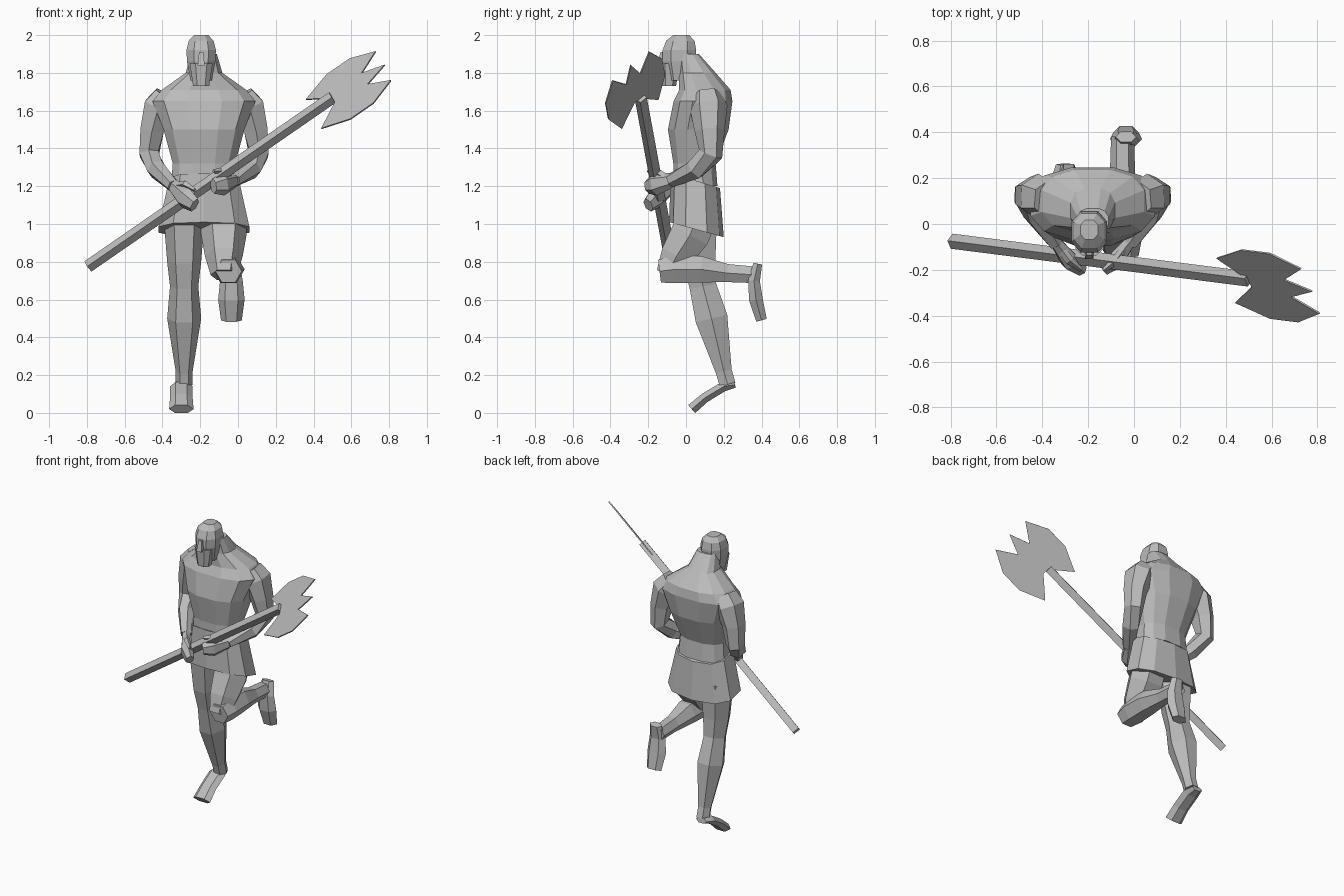
import bpy, bmesh, math
from mathutils import Vector

default_cube = bpy.data.objects.get("Cube")
if default_cube:
    bpy.data.objects.remove(default_cube, do_unlink=True)

plain_grey = bpy.data.materials.new("plain grey")
plain_grey.use_nodes = True
plain_grey.diffuse_color = (.5, .5, .5, 1)
shader = plain_grey.node_tree.nodes["Principled BSDF"]
shader.inputs["Base Color"].default_value = plain_grey.diffuse_color


def finish(name, bm):
    """Turn a bmesh into a flat shaded grey object."""
    bmesh.ops.recalc_face_normals(bm, faces=bm.faces)
    mesh = bpy.data.meshes.new(name)
    bm.to_mesh(mesh)
    bm.free()
    mesh.materials.append(plain_grey)
    part = bpy.data.objects.new(name, mesh)
    bpy.context.collection.objects.link(part)
    return part


def skin(name, rings):
    """Bridge rings of points and cap both ends."""
    bm = bmesh.new()
    loops = [[bm.verts.new(point) for point in ring] for ring in rings]
    for lower, upper in zip(loops, loops[1:]):
        for i in range(len(lower)):
            bm.faces.new((lower[i - 1], lower[i], upper[i], upper[i - 1]))
    bm.faces.new(loops[0])
    bm.faces.new(loops[-1])
    return finish(name, bm)


def soften(value, power=.8):
    """Push an ellipse coordinate towards a box."""
    return math.copysign(abs(value) ** power, value)


def stack(name, middle, sides, levels, droop=0):
    """Level rings, each given by height, half width, front and back."""
    angles = [math.tau * (i + .5) / sides for i in range(sides)]
    rings = []
    for height, half, front, back in levels:
        ring = []
        for angle in angles:
            across = soften(math.cos(angle))
            along = soften(math.sin(angle))
            depth = (front + back) / 2 + along * (back - front) / 2
            ring.append((middle + half * across, depth, height - droop * along))
        rings.append(ring)
    return skin(name, rings)


def limb(name, points, radii, ref, flat=1.0, sides=6):
    """Tube through points; ref is the wide direction of its section."""
    points = [Vector(point) for point in points]
    last = len(points) - 1
    rings = []
    for i, (centre, radius) in enumerate(zip(points, radii)):
        into = points[max(i, 1)] - points[max(i, 1) - 1]
        onward = points[min(i + 1, last)] - points[min(i, last - 1)]
        tangent = (into.normalized() + onward.normalized()).normalized()
        wide = (ref - tangent * ref.dot(tangent)).normalized()
        thick = tangent.cross(wide) * flat
        angles = [math.tau * k / sides for k in range(sides)]
        rings.append([centre + radius * (wide * math.cos(a) + thick * math.sin(a))
                      for a in angles])
    return skin(name, rings)


def leg_part(name, x, path, flat=1.0):
    """Limb lying in one fore-and-aft plane: depth, height, radius."""
    points = [(x, depth, height) for depth, height, radius in path]
    radii = [radius for depth, height, radius in path]
    return limb(name, points, radii, SIDEWAYS, flat)


SIDEWAYS, DEPTHWAYS, UPWARD = Vector((1, 0, 0)), Vector((0, 1, 0)), Vector((0, 0, 1))
body_x = -.18
head_x = -.195

# Torso with sloping shoulders and a thick neck
stack("torso", body_x, 12, [
    (1.2, .18, -.07, .17),
    (1.32, .17, -.07, .16),
    (1.5, .22, -.1, .23),
    (1.65, .28, -.07, .25),
    (1.71, .23, -.04, .24),
    (1.8, .1, -.04, .16),
    (1.9, .07, -.04, .07)])

# Kilt with a hem that drops at the back
stack("kilt", body_x, 10, [(.97, .25, -.09, .2), (1.23, .19, -.08, .18)], droop=.04)

# Head, beard and nose
stack("head", head_x, 8, [
    (1.76, .06, -.1, .03),
    (1.86, .08, -.13, .06),
    (1.92, .083, -.13, .06),
    (1.97, .07, -.11, .05),
    (2, .04, -.07, .02)])
stack("beard", head_x, 8, [(1.73, .045, -.13, -.05), (1.85, .065, -.14, -.03)])
stack("nose", head_x, 4, [(1.84, .025, -.16, -.1), (1.91, .015, -.14, -.1)])

# Mirrored arms; the left hand grips higher than the right
for label, side, lift in (("right", -1, 0), ("left", 1, .1)):
    def reach(out, depth, height, share=0):
        return Vector((body_x + side * out, depth, height + lift * share))

    shoulder = reach(.2, .11, 1.68)
    deltoid = reach(.24, .12, 1.62)
    elbow = reach(.29, .13, 1.37)
    forearm = reach(.25, .05, 1.29)
    wrist = reach(.16, -.08, 1.2, .3)
    knuckles = reach(.1, -.16, 1.14, .7)
    fingertips = reach(.05, -.2, 1.1, 1)
    biceps = deltoid.lerp(elbow, .5) + side * SIDEWAYS * .01
    limb(label + "_arm", [shoulder, deltoid, biceps, elbow, forearm, wrist],
         [.08, .1, .08, .065, .06, .04], DEPTHWAYS, flat=.9)
    limb(label + "_hand", [wrist, knuckles, fingertips], [.04, .06, .04], UPWARD, flat=.7)
    limb(label + "_thumb", [wrist, knuckles + UPWARD * .07, fingertips + UPWARD * .08],
         [.02, .02, .01], UPWARD, sides=4)

# Standing right leg and its foot
leg_part("right_leg", -.285, [
    (.06, 1.05, .11),
    (.07, .8, .09),
    (.09, .67, .075),
    (.135, .5, .09),
    (.2, .22, .045),
    (.22, .15, .045)], flat=1.1)
leg_part("right_foot", -.3, [(.26, .15, .04), (.2, .14, .06), (.1, .08, .06), (.03, .02, .065)],
         flat=.5)

# Raised left leg: thigh forward, shin swung back, sole facing rearward
leg_part("left_thigh", -.075, [
    (.06, 1.04, .12),
    (.02, .94, .12),
    (-.05, .83, .1),
    (-.1, .73, .07)])
leg_part("left_shin", -.05, [
    (-.14, .75, .07),
    (-.06, .76, .085),
    (.08, .76, .08),
    (.22, .74, .055),
    (.38, .73, .05)])
leg_part("left_foot", -.035, [(.38, .79, .045), (.36, .7, .06), (.37, .6, .07), (.4, .49, .055)],
         flat=.6)

# Diamond section pole
pole_start = Vector((-.795, -.075, .775))
pole_end = Vector((.5, -.24, 1.67))
limb("axe_pole", [pole_start, pole_end], [.033, .033], UPWARD, sides=4)

# Double axe head: one half outline mirrored across the pole in a tilted plane
along = (pole_end - pole_start).normalized()
across = Vector((.5, .66, -.57)).cross(along).normalized()
root = pole_end + across * .025
half = [(0, .02), (-.13, .13), (.03, .2), (.18, .2), (.32, .13), (.2, .05)]
outline = half + [(.33, 0)] + [(u, -v) for u, v in reversed(half)]
bm = bmesh.new()
bm.faces.new([bm.verts.new(root + along * u + across * v) for u, v in outline])
blade = finish("axe_blade", bm)
thickness = blade.modifiers.new("thickness", "SOLIDIFY")
thickness.thickness = .008
thickness.offset = 0
